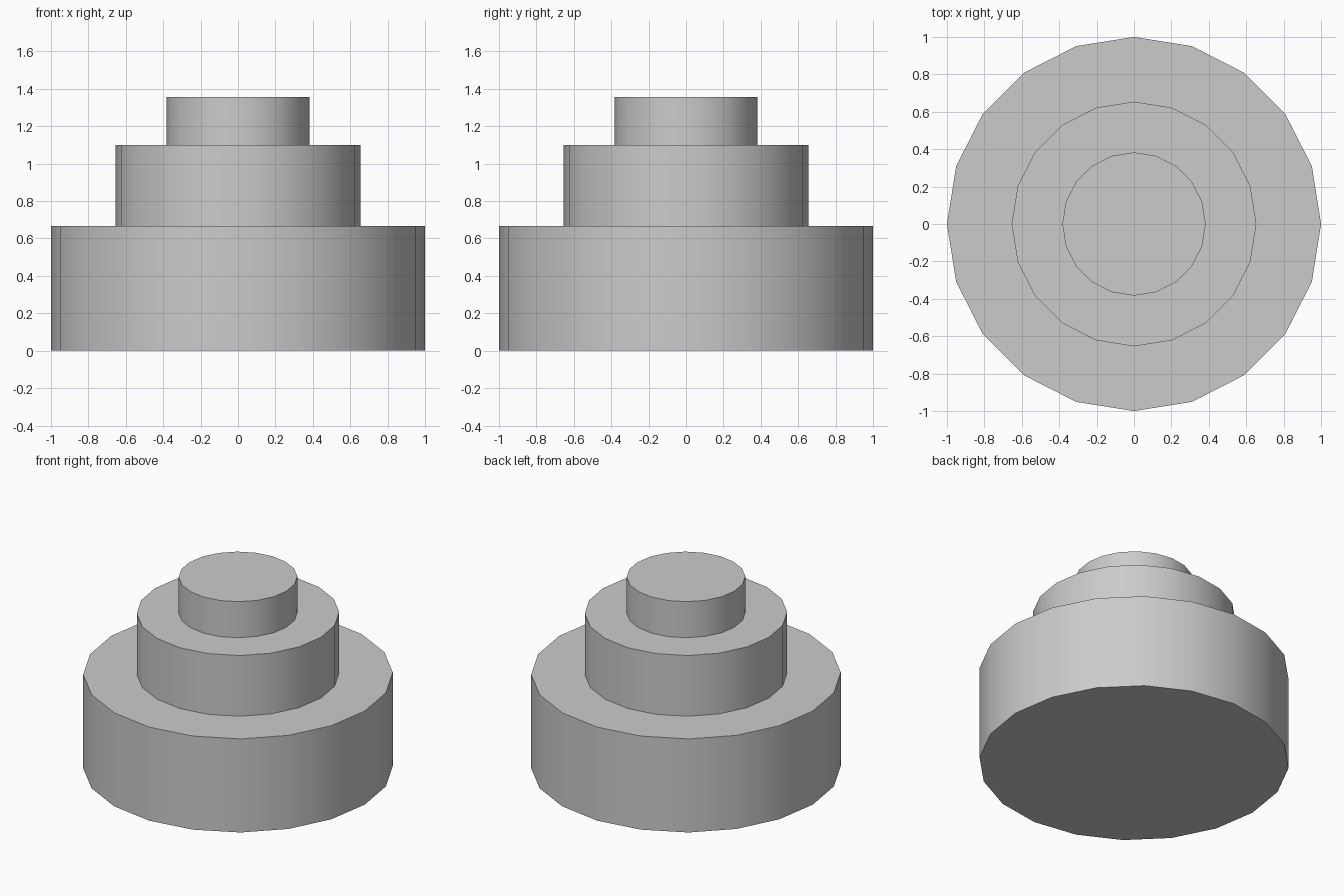
import bpy
import math

if "Cube" in bpy.data.objects:
    bpy.data.objects.remove(bpy.data.objects["Cube"])

SIDES = 20


def add_tier(name, radius, bottom, top):
    bpy.ops.mesh.primitive_cylinder_add(
        vertices=SIDES, radius=radius, depth=top - bottom,
        location=(0, 0, (bottom + top) / 2))
    tier = bpy.context.object
    tier.name = name
    # Smooth round wall, crisp rims
    bpy.ops.object.shade_smooth_by_angle(angle=math.radians(30))
    return tier


# Three round tiers stacked from widest to narrowest
add_tier("bottom_tier", 1.0, 0.0, 0.667)
add_tier("middle_tier", 0.654, 0.667, 1.10)
add_tier("top_tier", 0.383, 1.10, 1.357)
